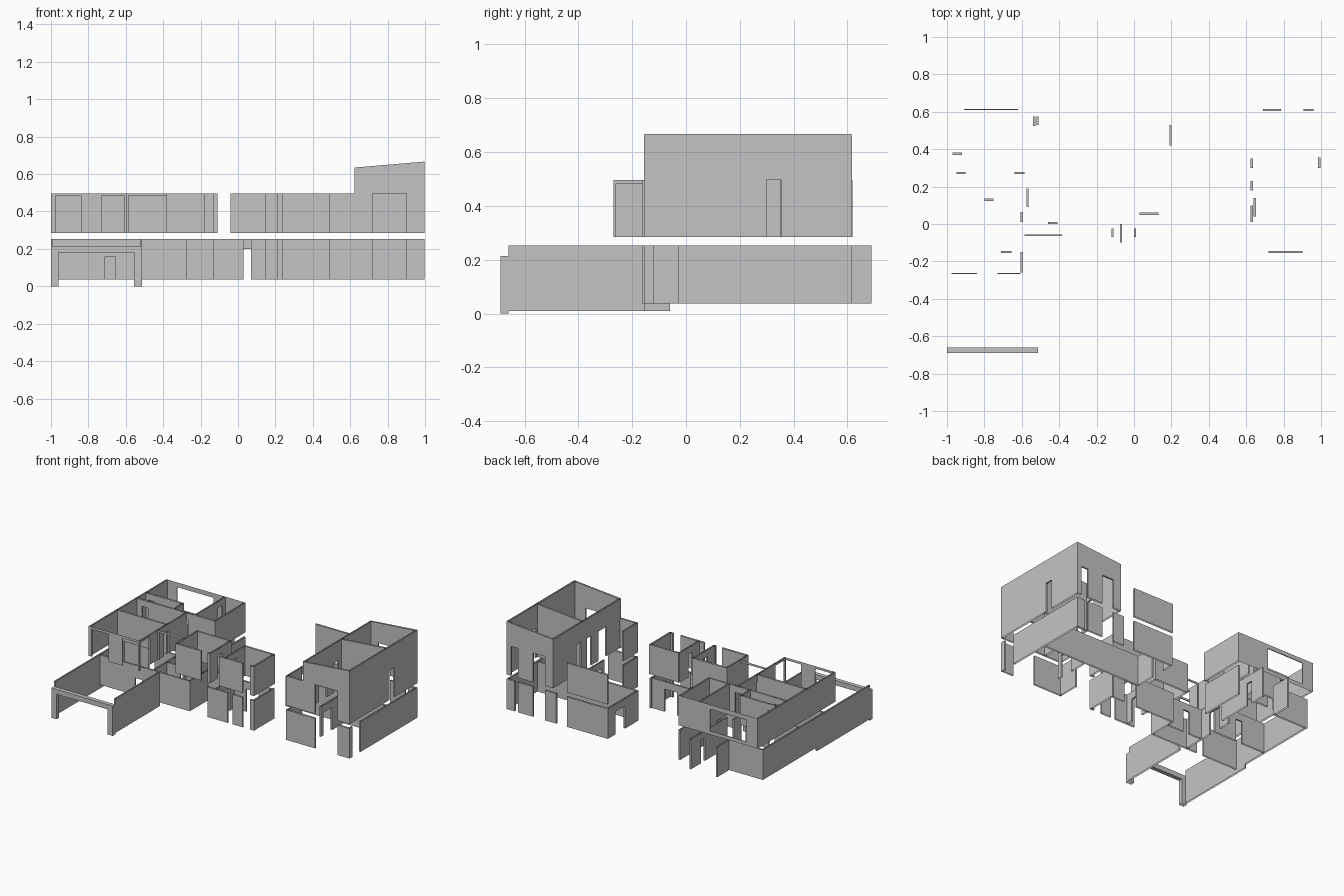
import bpy
import bmesh

# Remove the default cube only
cube = bpy.data.objects.get("Cube")
if cube:
    bpy.data.objects.remove(cube, do_unlink=True)

# Single plaster colour
plaster = bpy.data.materials.new("plaster_grey")
plaster.use_nodes = True
COLOUR = (0.55, 0.55, 0.55, 1)
plaster.diffuse_color = COLOUR
plaster.node_tree.nodes["Principled BSDF"].inputs["Base Color"].default_value = COLOUR

# Storeys: floor height, top height, usual door head
LOWER = (.037, .253, .2)
UPPER = (.285, .497, .45)
GARAGE = (.01, .253, .2)
TALL = (.285, None, .496)    # None means the sloping top
FULL = 9                     # opening without a header
THICK = .012
THIN = .006


def sloped_top(x):
    """Height of the mono-pitch wall top."""
    return .635 + (x - .625) * .085


def prism(bm, axis, at, start, end, low, high, thick, under=False, over=False):
    """Upright wall shell, open at the top and bottom unless capped."""
    rings = []
    for level in (low, high):
        ring = []
        for along, side in ((start, -1), (end, -1), (end, 1), (start, 1)):
            across = at + side * thick / 2
            x, y = (along, across) if axis == "x" else (across, along)
            ring.append(bm.verts.new((x, y, sloped_top(x) if level is None else level)))
        rings.append(ring)
    bottom, top = rings
    for i in range(4):
        j = (i + 1) % 4
        bm.faces.new((bottom[i], bottom[j], top[j], top[i]))
    if under:
        bm.faces.new(bottom[::-1])
    if over:
        bm.faces.new(top)


def wall(name, axis, at, start, end, storey, openings=(), thick=THICK, capped=False):
    """Wall along an axis, cut by openings (start, end, head, sill)."""
    floor, top, usual_head = storey
    bm = bmesh.new()
    cursor = start
    for opening in sorted(openings):
        a, b = opening[:2]
        head = opening[2] if len(opening) > 2 else usual_head
        if a - cursor > .002:
            prism(bm, axis, at, cursor, a, floor, top, thick, over=capped)
        if head != FULL:
            prism(bm, axis, at, a, b, head, top, thick, under=True, over=capped)
        if len(opening) > 3:
            prism(bm, axis, at, a, b, floor, opening[3], thick, over=True)
        cursor = b
    if end - cursor > .002:
        prism(bm, axis, at, cursor, end, floor, top, thick, over=capped)
    bmesh.ops.recalc_face_normals(bm, faces=bm.faces)
    mesh = bpy.data.meshes.new(name)
    bm.to_mesh(mesh)
    bm.free()
    mesh.materials.append(plaster)
    obj = bpy.data.objects.new(name, mesh)
    bpy.context.collection.objects.link(obj)


# Garage: front frame, side walls, rear wall with a door
wall("garage_front_frame", "x", -.675, -1, -.513, (0, .215, .18),
     [(-.96, -.555)], thick=.03, capped=True)
wall("garage_outer_wall", "y", -.994, -.66, -.06, GARAGE)
wall("garage_inner_wall", "y", -.519, -.66, -.155, GARAGE)
wall("garage_rear_wall", "x", -.15, -.99, -.28, LOWER, [(-.71, -.655, .16)])

# Lower storey, large wing
wall("lower_wing_outer_wall", "y", -.994, -.06, .55, LOWER)
wall("lower_wing_back_wall", "x", .55, -1, -.72, LOWER)
wall("lower_bay_outer_wall", "y", -.726, .55, .69, LOWER)
wall("lower_bay_inner_wall", "y", -.516, .275, .69, LOWER, [(.53, .575)])
wall("lower_wing_inner_side", "y", -.376, .275, .612, LOWER)
wall("lower_wing_middle_wall", "x", .13, -.99, -.57, LOWER, [(-.8, -.75)])
wall("lower_wing_passage_wall", "y", -.57, -.15, .275, LOWER, [(.09, .19)])
wall("lower_wing_hall_wall", "x", .005, -.57, -.28, LOWER, [(-.46, -.41)])
wall("lower_wing_hall_side", "y", -.28, -.155, .06, LOWER)

# Lower storey, entrance rooms
wall("lower_entrance_front", "x", -.155, -.13, .24, LOWER,
     [(.03, .07, FULL), (.15, .21, FULL)])
wall("lower_entrance_side", "y", .234, -.16, .07, LOWER)
wall("lower_entrance_back", "x", .055, -.28, .24, LOWER, [(.03, .13)])
wall("lower_entrance_partition", "y", -.07, -.15, .06, LOWER, [(-.1, 0)])

# Lower storey, tall wing
wall("lower_tall_front", "x", -.15, .49, .995, LOWER, [(.72, .9, FULL)])
wall("lower_tall_front_return", "y", .496, -.155, .01, LOWER)
wall("lower_tall_outer_wall", "y", .99, -.155, .61, LOWER, [(-.12, -.03, FULL)])
wall("lower_tall_back", "x", .61, .19, .995, LOWER,
     [(.515, .6, FULL), (.69, .785, FULL), (.905, .93, FULL)])
wall("lower_tall_inner_wall", "y", .645, .01, .275, LOWER, [(.04, .14)])
wall("lower_side_room_wall", "y", .195, .275, .61, LOWER, [(.42, .53)])
wall("lower_cross_wall", "x", .275, .19, .985, LOWER)

# Upper storey, large wing
wall("upper_wing_outer_wall", "y", -.994, -.27, .612, UPPER)
wall("upper_wing_front", "x", -.265, -1, -.6, UPPER,
     [(-.975, -.84, .483), (-.73, -.606, .483)], thick=THIN)
wall("upper_wing_front_return", "y", -.6, -.27, .275, UPPER,
     [(-.26, -.15, .483), (.01, .065)])
wall("upper_wing_back", "x", .612, -1, -.37, UPPER,
     [(-.91, -.62, .467, .31)], thick=THIN)
wall("upper_wing_inner_side", "y", -.376, .275, .612, UPPER)
wall("upper_wing_cross_wall", "x", .272, -1, -.37, UPPER,
     [(-.95, -.9), (-.64, -.585)])
wall("upper_wing_middle_wall", "x", .05, -1, -.6, UPPER)
wall("upper_wing_back_partition", "x", .375, -1, -.7, UPPER, [(-.97, -.92)])
wall("upper_wing_back_divider", "y", -.7, .272, .38, UPPER)
wall("upper_wing_bath_wall", "y", -.533, .272, .612, UPPER, [(.525, .575)])
wall("upper_balcony_front", "x", -.06, -.6, -.38, UPPER,
     [(-.585, -.386, .485)], thick=THIN)

# Upper storey, two small rooms either side of the corridor
wall("upper_left_room_front", "x", -.155, -.385, -.11, UPPER, [(-.18, -.13, FULL)])
wall("upper_left_room_back", "x", .08, -.385, -.11, UPPER)
wall("upper_left_room_outer", "y", -.38, -.16, .085, UPPER)
wall("upper_left_room_inner", "y", -.115, -.16, .085, UPPER, [(-.07, -.025)])
wall("upper_right_room_front", "x", -.155, -.04, .24, UPPER, [(.15, .21, FULL)])
wall("upper_right_room_back", "x", .07, .005, .24, UPPER)
wall("upper_right_room_outer", "y", .234, -.16, .075, UPPER)
wall("upper_right_room_inner", "y", .005, -.16, .075, UPPER, [(-.07, -.025)])

# Upper storey, tall wing with the sloping top
wall("tall_front", "x", -.15, .625, .995, TALL, [(.72, .9)])
wall("tall_back", "x", .61, .625, .995, TALL, [(.69, .785), (.905, .96)])
wall("tall_cross_wall", "x", .275, .625, .995, TALL)
wall("tall_outer_wall", "y", .99, -.155, .612, TALL, [(.3, .355)])
wall("tall_inner_wall", "y", .63, -.155, .612, TALL,
     [(.01, .1), (.18, .23), (.3, .35)])
wall("terrace_front", "x", -.15, .49, .625, UPPER)
wall("terrace_side", "y", .496, -.155, .01, UPPER)
wall("terrace_back", "x", .612, .19, .515, UPPER)
